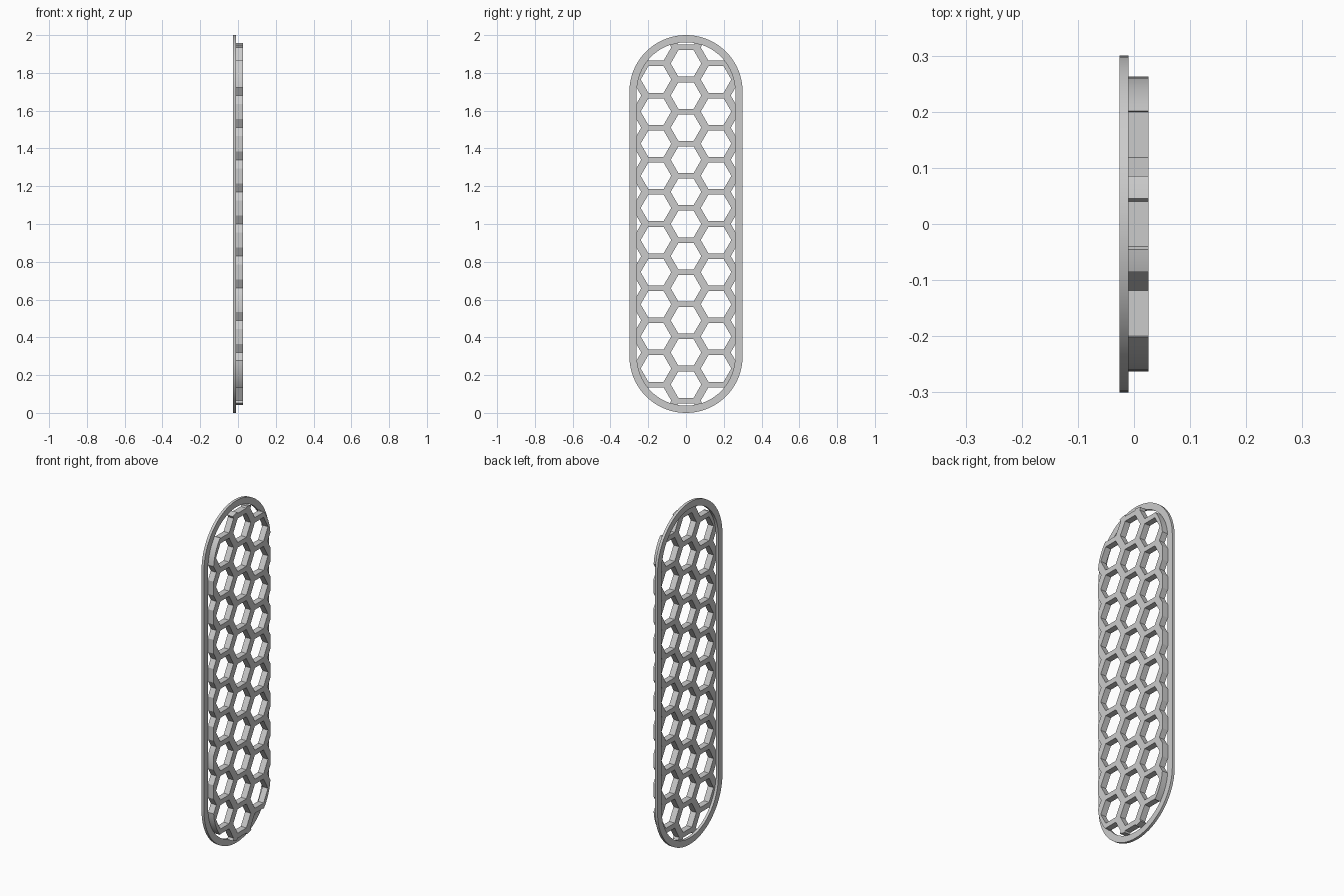
import bpy, bmesh
from math import sin, cos, pi, radians

BACK, SEAM, FACE = -0.026, -0.01, 0.026      # depth layers along x
OUTER, INNER, CLIP = 0.30, 0.262, 0.263      # capsule radii
LOW, HIGH = 0.30, 1.70                       # capsule arc centres
PITCH, COLUMN, CELL = 0.17, 0.159, 0.081     # honeycomb spacing and cell radius

cube = bpy.data.objects.get("Cube")
if cube:
    bpy.data.objects.remove(cube, do_unlink=True)

grey = bpy.data.materials.new("light_grey")
grey.use_nodes = True
colour = (0.6, 0.6, 0.6, 1)
grey.diffuse_color = colour
grey.node_tree.nodes["Principled BSDF"].inputs["Base Color"].default_value = colour


def capsule(radius, steps=40):
    """Upright rounded outline as (y, z) points."""
    points = []
    for centre, start in ((HIGH, 0), (LOW, pi)):
        for i in range(steps + 1):
            a = start + pi * i / steps
            points.append((radius * cos(a), centre + radius * sin(a)))
    return points


def hexagon(y, z):
    return [(y + CELL * cos(i * pi / 3), z + CELL * sin(i * pi / 3)) for i in range(6)]


def add_prism(bm, outline, x0, x1):
    lower = [bm.verts.new((x0, y, z)) for y, z in outline]
    upper = [bm.verts.new((x1, y, z)) for y, z in outline]
    bm.faces.new(lower[::-1])
    bm.faces.new(upper)
    for i in range(len(outline)):
        j = (i + 1) % len(outline)
        bm.faces.new((lower[i], lower[j], upper[j], upper[i]))


def make_object(name, bm):
    bmesh.ops.recalc_face_normals(bm, faces=bm.faces)
    mesh = bpy.data.meshes.new(name)
    bm.to_mesh(mesh)
    bm.free()
    mesh.materials.append(grey)
    obj = bpy.data.objects.new(name, mesh)
    bpy.context.collection.objects.link(obj)
    return obj


def smooth(obj):
    bpy.ops.object.select_all(action="DESELECT")
    obj.select_set(True)
    bpy.context.view_layer.objects.active = obj
    bpy.ops.object.shade_smooth_by_angle(angle=radians(30))


# Border ring: four capsule loops joined into a rectangular section
bm = bmesh.new()
section = ((OUTER, BACK), (OUTER, SEAM), (INNER, SEAM), (INNER, BACK))
loops = [[bm.verts.new((x, y, z)) for y, z in capsule(r)] for r, x in section]
for k in range(4):
    a, b = loops[k], loops[(k + 1) % 4]
    for i in range(len(a)):
        j = (i + 1) % len(a)
        bm.faces.new((a[i], a[j], b[j], b[i]))
ring = make_object("border_ring", bm)
smooth(ring)

# Honeycomb panel: capsule plate with hexagonal holes
bm = bmesh.new()
add_prism(bm, capsule(CLIP), SEAM, FACE)
panel = make_object("honeycomb_panel", bm)

# Hole cutter: staggered columns of hexagonal prisms
bm = bmesh.new()
for col in range(-2, 3):
    shift = PITCH / 2 if col % 2 else 0
    for row in range(-7, 7):
        add_prism(bm, hexagon(col * COLUMN, 1 + shift + row * PITCH), SEAM - 0.05, FACE + 0.05)
cutter = make_object("hole_cutter", bm)
cutter.hide_render = True

# Cut the holes and keep the finished mesh
cut = panel.modifiers.new("holes", "BOOLEAN")
cut.operation = "DIFFERENCE"
cut.solver = "EXACT"
cut.object = cutter
bpy.context.view_layer.update()
graph = bpy.context.evaluated_depsgraph_get()
finished = bpy.data.meshes.new_from_object(panel.evaluated_get(graph))
panel.modifiers.clear()
panel.data = finished
bpy.data.objects.remove(cutter, do_unlink=True)
smooth(panel)
